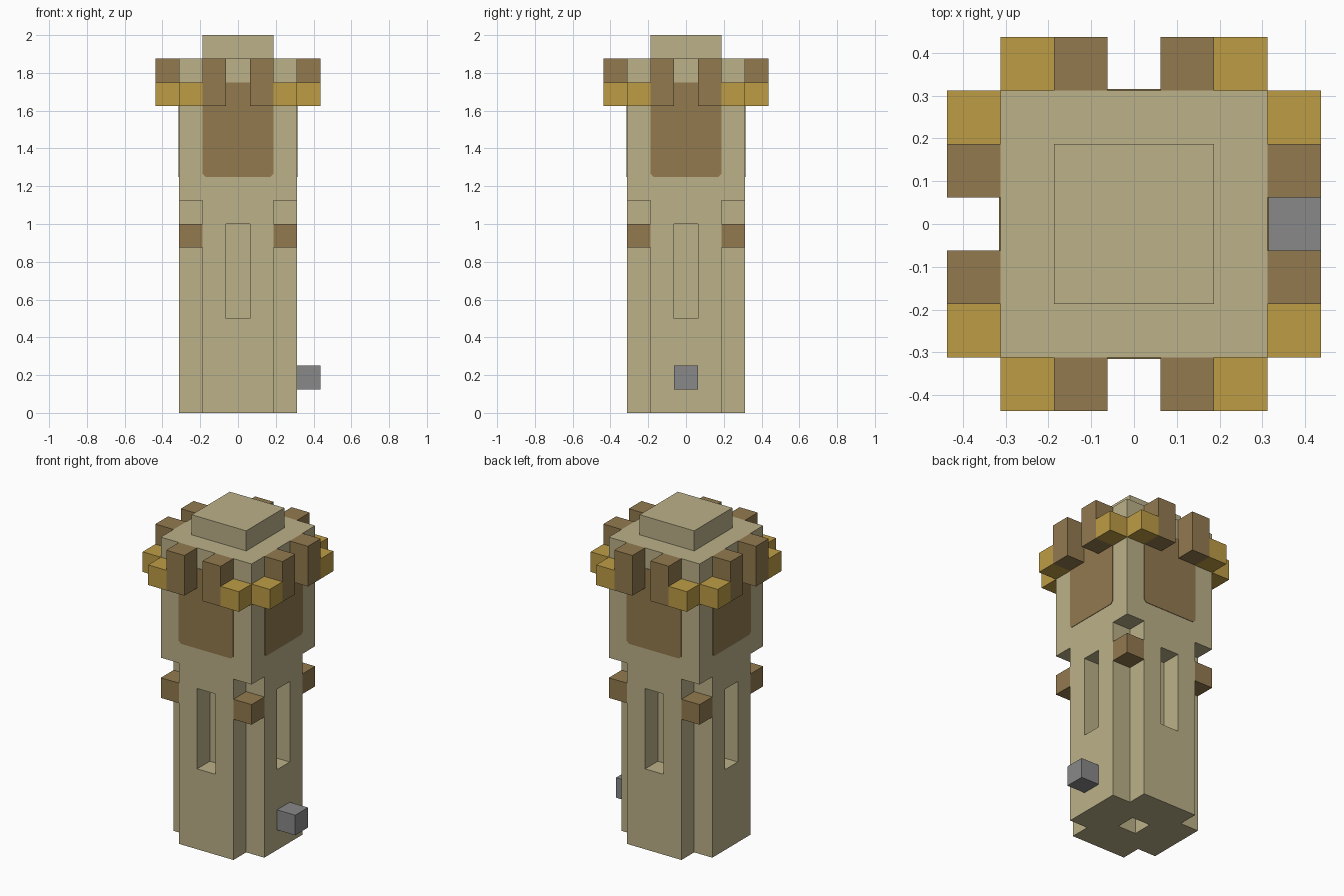
import bpy, bmesh
from math import pi
from mathutils import Matrix, Vector

cube = bpy.data.objects.get("Cube")
if cube:
    bpy.data.objects.remove(cube, do_unlink=True)

U = 0.125          # building block size
H = 2.5 * U        # half width of the tower


def material(name, rgb):
    m = bpy.data.materials.new(name)
    m.use_nodes = True
    m.diffuse_color = (*rgb, 1)
    bsdf = next(n for n in m.node_tree.nodes if n.type == "BSDF_PRINCIPLED")
    bsdf.inputs["Base Color"].default_value = (*rgb, 1)
    return m


SAND = material("sandstone", (0.50, 0.44, 0.25))
WOOD = material("wood_brown", (0.29, 0.195, 0.078))
GOLD = material("gold", (0.515, 0.335, 0.06))
GREY = material("grey_stone", (0.25, 0.25, 0.25))


def finish(name, bm, mat, turn=0):
    bmesh.ops.rotate(bm, verts=bm.verts, matrix=Matrix.Rotation(turn * pi / 2, 3, "Z"))
    bmesh.ops.recalc_face_normals(bm, faces=bm.faces)
    mesh = bpy.data.meshes.new(name)
    bm.to_mesh(mesh)
    bm.free()
    mesh.materials.append(mat)
    ob = bpy.data.objects.new(name, mesh)
    bpy.context.collection.objects.link(ob)
    return ob


def box(name, lo, hi, mat, turn=0):
    """Box between two corners given in blocks, turned by quarter turns about z."""
    lo, hi = Vector(lo) * U, Vector(hi) * U
    bm = bmesh.new()
    bmesh.ops.create_cube(bm, size=1)
    bmesh.ops.scale(bm, vec=hi - lo, verts=bm.verts)
    bmesh.ops.translate(bm, vec=(lo + hi) / 2, verts=bm.verts)
    return finish(name, bm, mat, turn)


def cut(target, cutter):
    mod = target.modifiers.new("cut", "BOOLEAN")
    mod.operation, mod.solver, mod.object = "DIFFERENCE", "EXACT", cutter
    bpy.context.view_layer.objects.active = target
    bpy.ops.object.modifier_apply(modifier=mod.name)
    bpy.data.objects.remove(cutter, do_unlink=True)


# Tower body with notched corners, window slots and a hollow core
tower = box("tower_body", (-2.5, -2.5, 0), (2.5, 2.5, 15), SAND)
for turn in range(4):
    cut(tower, box("corner_cutter", (1.5, -4, -1), (4, -1.5, 9), SAND, turn))
    cut(tower, box("slot_cutter", (-0.5, -4, 4), (0.5, -1.5, 8), SAND, turn))
cut(tower, box("core_cutter", (-0.5, -0.5, -1), (0.5, 0.5, 8), SAND))

# Raised roof cap
box("roof_cap", (-1.5, -1.5, 15), (1.5, 1.5, 16), SAND)


def panel(name, turn):
    """Thin wall panel with clipped lower corners."""
    w, low, high, c = 1.5 * U, 10 * U, 14 * U, 0.015
    outline = [(-w, high), (-w, low + c), (c - w, low),
               (w - c, low), (w, low + c), (w, high)]
    bm = bmesh.new()
    face = bm.faces.new([bm.verts.new((x, -H, z)) for x, z in outline])
    out = bmesh.ops.extrude_face_region(bm, geom=[face])["geom"]
    moved = [g for g in out if isinstance(g, bmesh.types.BMVert)]
    bmesh.ops.translate(bm, vec=(0, -0.003, 0), verts=moved)
    finish(name, bm, WOOD, turn)


# Parts repeated on each side
for turn, side in enumerate(("front", "left", "back", "right")):
    panel(side + "_panel", turn)
    box(side + "_corner_block", (1.5, -2.5, 7), (2.5, -1.5, 8), WOOD, turn)
    for s, label in ((-1, "a"), (1, "b")):
        m, g = s, 2 * s    # centres of the post and the bracket
        box(f"{side}_post_{label}", (m - 0.5, -3.5, 13), (m + 0.5, -2.5, 15), WOOD, turn)
        box(f"{side}_bracket_{label}", (g - 0.5, -3.5, 13), (g + 0.5, -2.5, 14), GOLD, turn)

# Stone block low on one side
box("side_stone", (2.5, -0.5, 1), (3.5, 0.5, 2), GREY)
